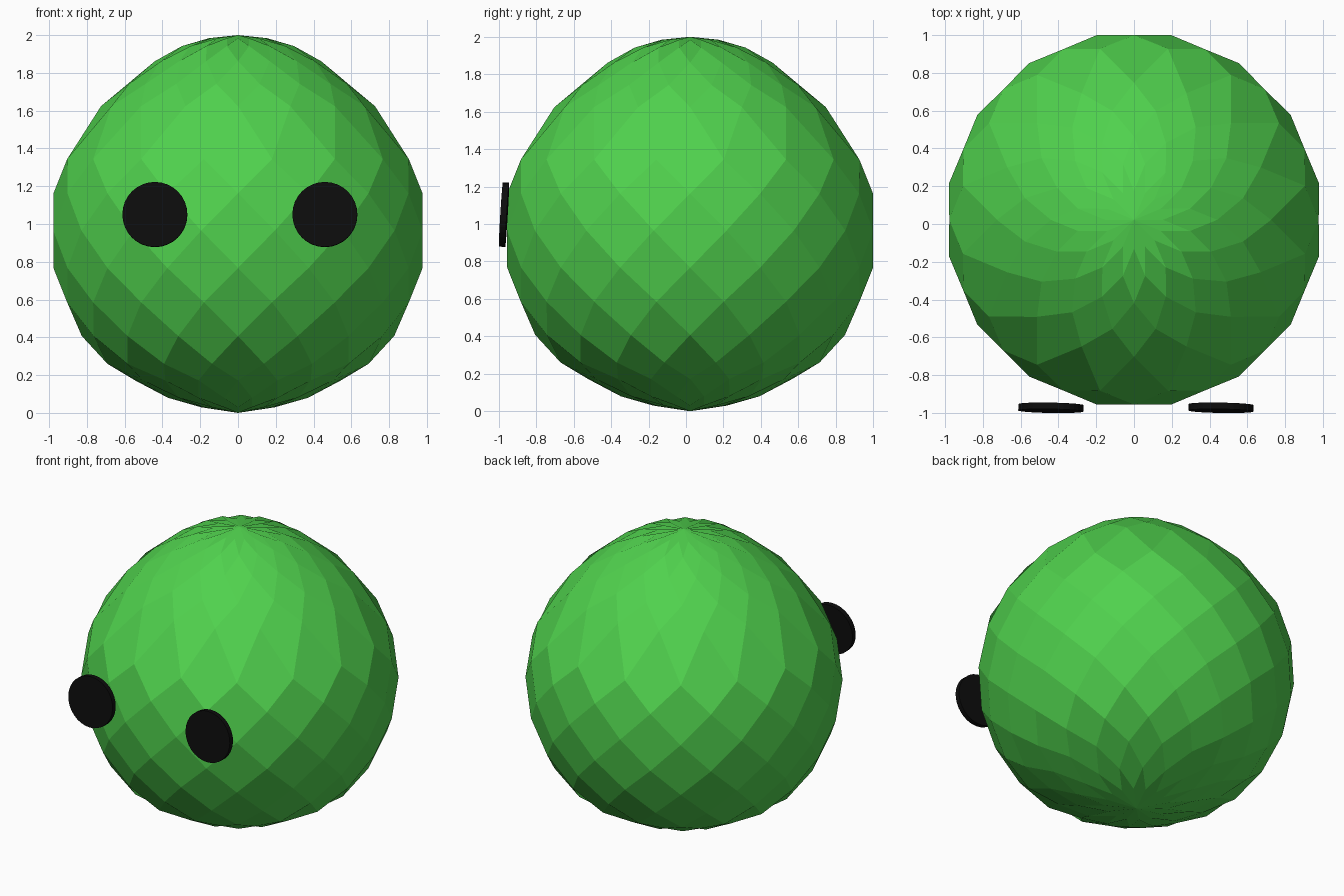
import bpy, bmesh, math

if "Cube" in bpy.data.objects:
    bpy.data.objects.remove(bpy.data.objects["Cube"])

def material(name, rgb):
    m = bpy.data.materials.new(name)
    m.diffuse_color = (*rgb, 1)
    m.use_nodes = True
    m.node_tree.nodes["Principled BSDF"].inputs["Base Color"].default_value = m.diffuse_color
    return m

green = material("green", (0.08, 0.64, 0.075))
black = material("black", (0.004, 0.004, 0.004))

# Body: 16-sided rings, every other ring turned half a step, giving diamond faces
N, CY = 16, 0.022
profile = [(0.153, 1.984), (0.302, 1.942), (0.44, 1.862), (0.588, 1.742),
           (0.725, 1.624), (0.922, 1.344), (0.977, 1.162), (0.997, 0.965),
           (0.977, 0.767), (0.922, 0.585), (0.827, 0.407), (0.705, 0.26),
           (0.545, 0.172), (0.378, 0.08), (0.196, 0.03)]
bm = bmesh.new()
rings = []
for k, (r, z) in enumerate(profile):
    ring = []
    for i in range(N):
        a = 2 * math.pi * (i + 0.5 * (k % 2)) / N
        ring.append(bm.verts.new((r * math.cos(a), CY + r * math.sin(a), z)))
    rings.append(ring)
top = bm.verts.new((0, CY, 2.0))
bottom = bm.verts.new((0, CY, 0.0))

for i in range(N):
    j = (i + 1) % N
    # Diamonds touching the poles
    bm.faces.new((top, rings[0][i], rings[1][i], rings[0][j]))
    bm.faces.new((bottom, rings[-1][j], rings[-2][i], rings[-1][i]))
    # Diamonds between each ring and the next but one
    for k in range(len(rings) - 2):
        s = k % 2
        left, right = (i - 1 + s) % N, (i + s) % N
        bm.faces.new((rings[k][i], rings[k + 1][left],
                      rings[k + 2][i], rings[k + 1][right]))
bmesh.ops.recalc_face_normals(bm, faces=bm.faces)
mesh = bpy.data.meshes.new("body")
bm.to_mesh(mesh)
bm.free()
body = bpy.data.objects.new("body", mesh)
bpy.context.collection.objects.link(body)
mesh.materials.append(green)

# Eyes: thin discs leaning slightly back
for name, x in (("left_eye", 0.46), ("right_eye", -0.44)):
    bpy.ops.mesh.primitive_cylinder_add(
        vertices=32, radius=0.172, depth=0.034, location=(x, -0.972, 1.05),
        rotation=(math.radians(86.5), 0, math.radians(-1)))
    eye = bpy.context.object
    eye.name = name
    eye.data.materials.append(black)
